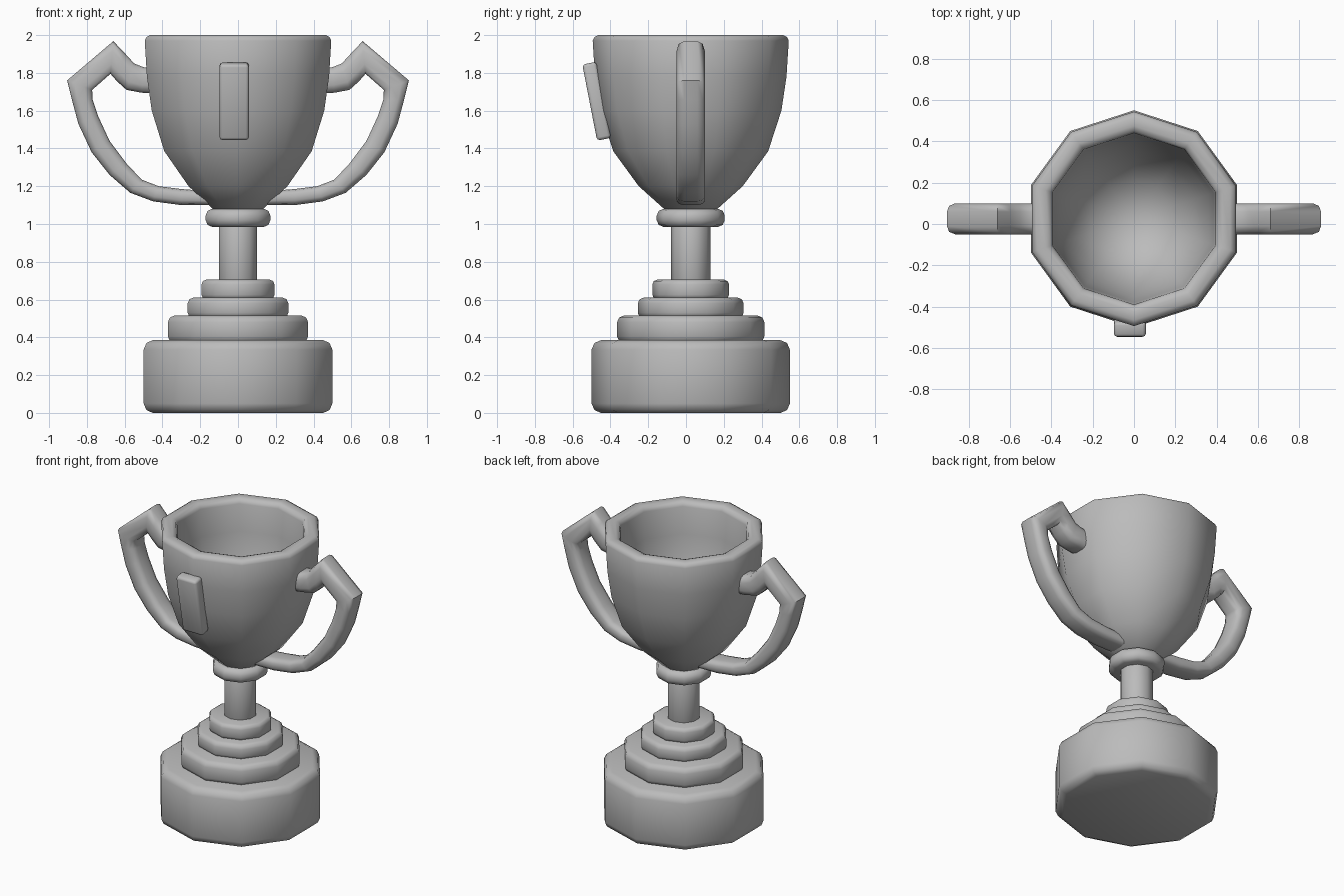
import bpy, bmesh, math

cube = bpy.data.objects.get("Cube")
if cube:
    bpy.data.objects.remove(cube, do_unlink=True)

SIDES = 10
Y = 0.025   # depth of the trophy's axis

grey = bpy.data.materials.new("plain_grey")
grey.use_nodes = True
grey.diffuse_color = (0.5, 0.5, 0.5, 1)
grey.node_tree.nodes["Principled BSDF"].inputs["Base Color"].default_value = (0.5, 0.5, 0.5, 1)


def finish(name, bm):
    """Turn a bmesh into a smooth-shaded grey object."""
    bmesh.ops.remove_doubles(bm, verts=bm.verts, dist=1e-5)
    bmesh.ops.recalc_face_normals(bm, faces=bm.faces)
    mesh = bpy.data.meshes.new(name)
    bm.to_mesh(mesh)
    bm.free()
    obj = bpy.data.objects.new(name, mesh)
    bpy.context.collection.objects.link(obj)
    mesh.materials.append(grey)
    bpy.ops.object.select_all(action='DESELECT')
    obj.select_set(True)
    bpy.context.view_layer.objects.active = obj
    bpy.ops.object.shade_smooth_by_angle(angle=math.radians(50))
    return obj


def lathe(name, profile):
    """Ten-sided turning of a (radius, height) profile, with a corner facing front."""
    bm = bmesh.new()
    verts = [bm.verts.new((0, Y - r, z)) for r, z in profile]
    edges = [bm.edges.new(pair) for pair in zip(verts, verts[1:])]
    bmesh.ops.spin(bm, geom=verts + edges, cent=(0, Y, 0), axis=(0, 0, 1),
                   angle=math.tau, steps=SIDES)
    return finish(name, bm)


def disc(name, r, z0, z1, b):
    """Solid turned step with rounded rims."""
    k = 0.3 * b
    lathe(name, [(0, z0), (r - b, z0), (r - k, z0 + k), (r, z0 + b),
                 (r, z1 - b), (r - k, z1 - k), (r - b, z1), (0, z1)])


# Stepped base, stem and collar
disc("base", 0.525, 0, 0.385, 0.05)
disc("lower_step", 0.39, 0.37, 0.515, 0.035)
disc("middle_step", 0.28, 0.5, 0.61, 0.03)
disc("upper_step", 0.203, 0.6, 0.705, 0.025)
disc("stem", 0.105, 0.69, 1.0, 0.01)
disc("collar", 0.18, 0.985, 1.08, 0.035)

# Hollow cup with a rounded rim
lathe("cup", [(0, 1.06), (0.13, 1.07), (0.275, 1.2), (0.41, 1.385), (0.48, 1.6),
              (0.507, 1.78), (0.519, 1.97), (0.51, 1.99), (0.49, 2.0),
              (0.45, 2.0), (0.425, 1.99), (0.415, 1.965), (0.405, 1.78),
              (0.38, 1.6), (0.31, 1.385), (0.19, 1.23), (0, 1.17)])

# Handle outline: outer x, outer z, inner x, inner z along its sweep
SPINE = [(0.40, 1.82, 0.40, 1.69), (0.50, 1.83, 0.51, 1.695), (0.55, 1.85, 0.59, 1.71),
         (0.60, 1.905, 0.64, 1.755), (0.66, 1.968, 0.675, 1.795), (0.905, 1.76, 0.772, 1.71),
         (0.88, 1.66, 0.77, 1.66), (0.845, 1.53, 0.74, 1.57), (0.775, 1.38, 0.68, 1.44),
         (0.68, 1.26, 0.59, 1.32), (0.57, 1.165, 0.51, 1.235), (0.45, 1.12, 0.42, 1.20),
         (0.30, 1.10, 0.30, 1.185), (0.1, 1.10, 0.1, 1.17)]


def handle(name, side):
    """Sweep a rounded rectangle along the handle outline."""
    # Section corners: share of the way from inner to outer, and depth
    quarter = [(1, 0.035), (0.92, 0.063), (0.7, 0.075)]
    half = quarter + [(1 - u, v) for u, v in reversed(quarter)]
    section = half + [(u, -v) for u, v in reversed(half)]
    bm = bmesh.new()
    rings = [[bm.verts.new((side * (ix + (ox - ix) * u), Y + v, iz + (oz - iz) * u))
              for u, v in section] for ox, oz, ix, iz in SPINE]
    n = len(section)
    for a, b in zip(rings, rings[1:]):
        for i in range(n):
            j = (i + 1) % n
            bm.faces.new((a[i], a[j], b[j], b[i]))
    bm.faces.new(rings[0])
    bm.faces.new(rings[-1])
    finish(name, bm)


handle("left_handle", 1)
handle("right_handle", -1)

# Plain raised plaque leaning with the front of the cup
bm = bmesh.new()
bmesh.ops.create_cube(bm, size=1)
bmesh.ops.scale(bm, vec=(0.155, 0.075, 0.41), verts=bm.verts)
bmesh.ops.bevel(bm, geom=list(bm.edges), offset=0.016, segments=2, profile=0.5,
                affect='EDGES')
plaque = finish("front_plaque", bm)
plaque.rotation_euler.x = math.radians(11)
plaque.location = (-0.02, -0.473, 1.65)
